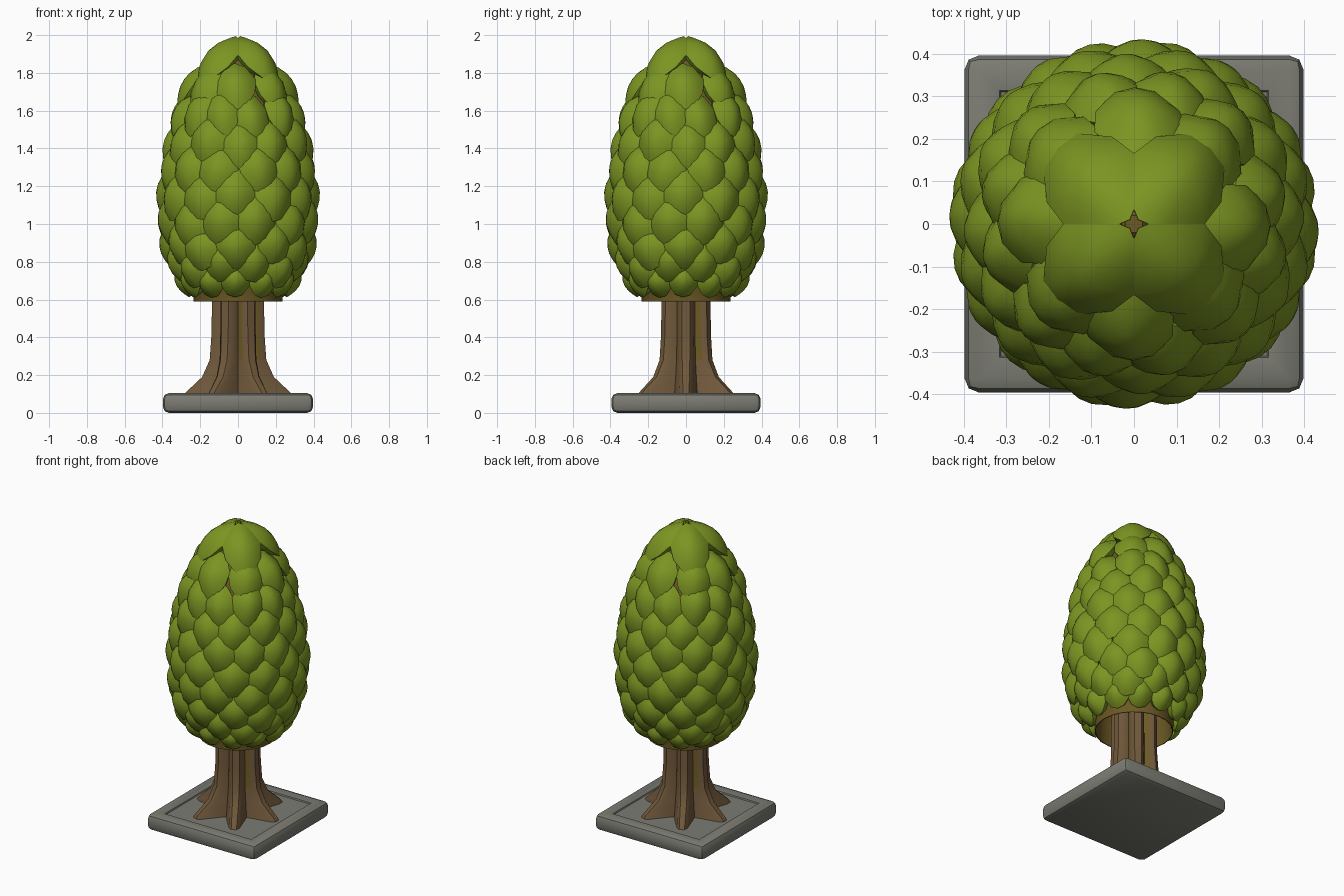
import bpy, bmesh, math, random
from mathutils import Vector

random.seed(4)
cube = bpy.data.objects.get("Cube")
if cube:
    bpy.data.objects.remove(cube, do_unlink=True)


def material(name, rgb):
    mat = bpy.data.materials.new(name)
    mat.use_nodes = True
    mat.diffuse_color = (*rgb, 1)
    mat.node_tree.nodes["Principled BSDF"].inputs["Base Color"].default_value = (*rgb, 1)
    return mat


GREEN = material("leaf green", (0.2, 0.3, 0.016))
BROWN = material("bark brown", (0.165, 0.1, 0.045))
OLIVE = material("mossy bark", (0.15, 0.1, 0.018))
STONE = material("grey stone", (0.2, 0.2, 0.172))


def finish(bm, name, mats, angle=40):
    bmesh.ops.recalc_face_normals(bm, faces=bm.faces)
    mesh = bpy.data.meshes.new(name)
    bm.to_mesh(mesh)
    bm.free()
    for mat in mats:
        mesh.materials.append(mat)
    obj = bpy.data.objects.new(name, mesh)
    bpy.context.collection.objects.link(obj)
    bpy.ops.object.select_all(action='DESELECT')
    obj.select_set(True)
    bpy.context.view_layer.objects.active = obj
    bpy.ops.object.shade_smooth_by_angle(angle=math.radians(angle))


def bridge(bm, low, high):
    n = len(low)
    return [bm.faces.new((low[i], low[(i + 1) % n], high[(i + 1) % n], high[i]))
            for i in range(n)]


# Stone slab with rounded rim sloping gently to a sunken panel
bm = bmesh.new()
bmesh.ops.create_cube(bm, size=1)
for v in bm.verts:
    v.co = (v.co.x * 0.795, v.co.y * 0.79, (v.co.z + 0.5) * 0.105)
bm.normal_update()
bmesh.ops.bevel(bm, geom=bm.edges[:], offset=0.032, segments=2, profile=0.5, affect='EDGES')
bm.normal_update()
top = max(bm.faces, key=lambda f: f.calc_center_median().z + f.calc_area())
bmesh.ops.inset_region(bm, faces=[top], thickness=0.05, depth=-0.006, use_even_offset=True)
bmesh.ops.inset_region(bm, faces=[top], thickness=0.003, depth=-0.008, use_even_offset=True)
finish(bm, "stone_base", [STONE], 40)

# Fluted trunk: six ridges that flare into roots
bm = bmesh.new()
LOBES = 6
# height, ridge radius, ridge half width, groove radius
sections = [(0.085, 0.29, 0.032, 0.125), (0.11, 0.275, 0.032, 0.12),
            (0.19, 0.19, 0.036, 0.11), (0.28, 0.15, 0.04, 0.1),
            (0.42, 0.14, 0.042, 0.096), (0.86, 0.135, 0.042, 0.094)]
rings = []
for z, ridge, w, groove in sections:
    ring = []
    for i in range(LOBES):
        a = math.tau * i / LOBES
        g = groove * math.cos(math.pi / LOBES), groove * math.sin(math.pi / LOBES)
        for x, y in [(ridge - 0.025, -w), (ridge, -w * 0.5), (ridge, w * 0.5),
                     (ridge - 0.025, w), g]:
            ring.append(bm.verts.new((x * math.cos(a) - y * math.sin(a),
                                      x * math.sin(a) + y * math.cos(a), z)))
    rings.append(ring)
for level, (low, high) in enumerate(zip(rings, rings[1:])):
    for i, face in enumerate(bridge(bm, low, high)):
        # moss lies on one side of each groove, above the roots
        face.material_index = 1 if level >= 3 and i % 5 == 4 else 0
bm.faces.new(rings[0])
bm.faces.new(rings[-1])
finish(bm, "trunk", [BROWN, OLIVE], 40)

# Woody core that carries the leaves, hollow underneath
bm = bmesh.new()
core = [(0.225, 0.85), (0.23, 0.59), (0.235, 0.59), (0.238, 0.66), (0.3, 0.8),
        (0.34, 1.05), (0.325, 1.35), (0.25, 1.65), (0.14, 1.84), (0.02, 1.96)]
rings = []
for r, z in core:
    rings.append([bm.verts.new((r * math.cos(math.tau * i / 24),
                                r * math.sin(math.tau * i / 24), z)) for i in range(24)])
for low, high in zip(rings, rings[1:]):
    bridge(bm, low, high)
bm.faces.new(rings[0])
bm.faces.new(rings[-1])
finish(bm, "crown_core", [OLIVE], 40)

# Leaf outline, right half mirrored to the left
half = [(0.55, 0.78), (1, 0.2), (0.92, -0.35), (0.48, -0.86)]
OUTLINE = [(0, 1)] + half + [(0, -1)] + [(-x, y) for x, y in reversed(half)]


def add_leaf(bm, centre, right, up, out, wide, tall, bulge):
    def ring(scale, height):
        return [bm.verts.new(centre + right * x * wide * scale
                             + up * y * tall * scale + out * height) for x, y in OUTLINE]
    loops = [ring(0.84, -0.03)]
    for t in (1, 0.85, 0.6, 0.3):
        loops.append(ring(t, bulge * (1 - t * t)))
    for low, high in zip(loops, loops[1:]):
        bridge(bm, low, high)
    bm.faces.new(loops[0])
    tip = bm.verts.new(centre + out * bulge)
    last = loops[-1]
    for i in range(len(last)):
        bm.faces.new((last[i], last[(i + 1) % len(last)], tip))


# Rows of overlapping leaves:
# height, radius, upward tilt, count, half width, half height
rows = [(1.875, 0.138, 46, 4, 0.118, 0.172), (1.735, 0.235, 31, 8, 0.108, 0.15),
        (1.58, 0.295, 23, 12, 0.1, 0.145), (1.44, 0.333, 17, 12, 0.108, 0.145),
        (1.3, 0.358, 12, 12, 0.112, 0.145), (1.16, 0.372, 8, 12, 0.114, 0.145),
        (1.02, 0.372, 4, 12, 0.114, 0.142), (0.89, 0.355, -2, 12, 0.11, 0.13),
        (0.79, 0.322, -6, 12, 0.1, 0.12), (0.725, 0.275, -12, 12, 0.085, 0.1)]
for n, (z, r, tilt, count, wide, tall) in enumerate(rows):
    bm = bmesh.new()
    # the same small irregularity repeats on each quarter of the crown
    jitter = [[random.uniform(-1, 1) for _ in range(4)] for _ in range(count // 4)]
    for i in range(count):
        da, dz, dt, roll = jitter[i % len(jitter)] if n else (0, 0, 0, 0)
        a = math.tau * (i + 0.5 * ((n + 1) % 2)) / count + da * 0.06
        e = math.radians(tilt + dt * 4)
        side = Vector((-math.sin(a), math.cos(a), 0))
        radial = Vector((math.cos(a), math.sin(a), 0))
        out = radial * math.cos(e) + Vector((0, 0, math.sin(e)))
        up = out.cross(side)
        k = roll * 0.18
        right = side * math.cos(k) + up * math.sin(k)
        up = out.cross(right)
        centre = radial * r + Vector((0, 0, z + dz * 0.022))
        add_leaf(bm, centre, right, up, out, wide, tall, 0.062)
    finish(bm, f"leaf_row_{n + 1}", [GREEN], 42)
